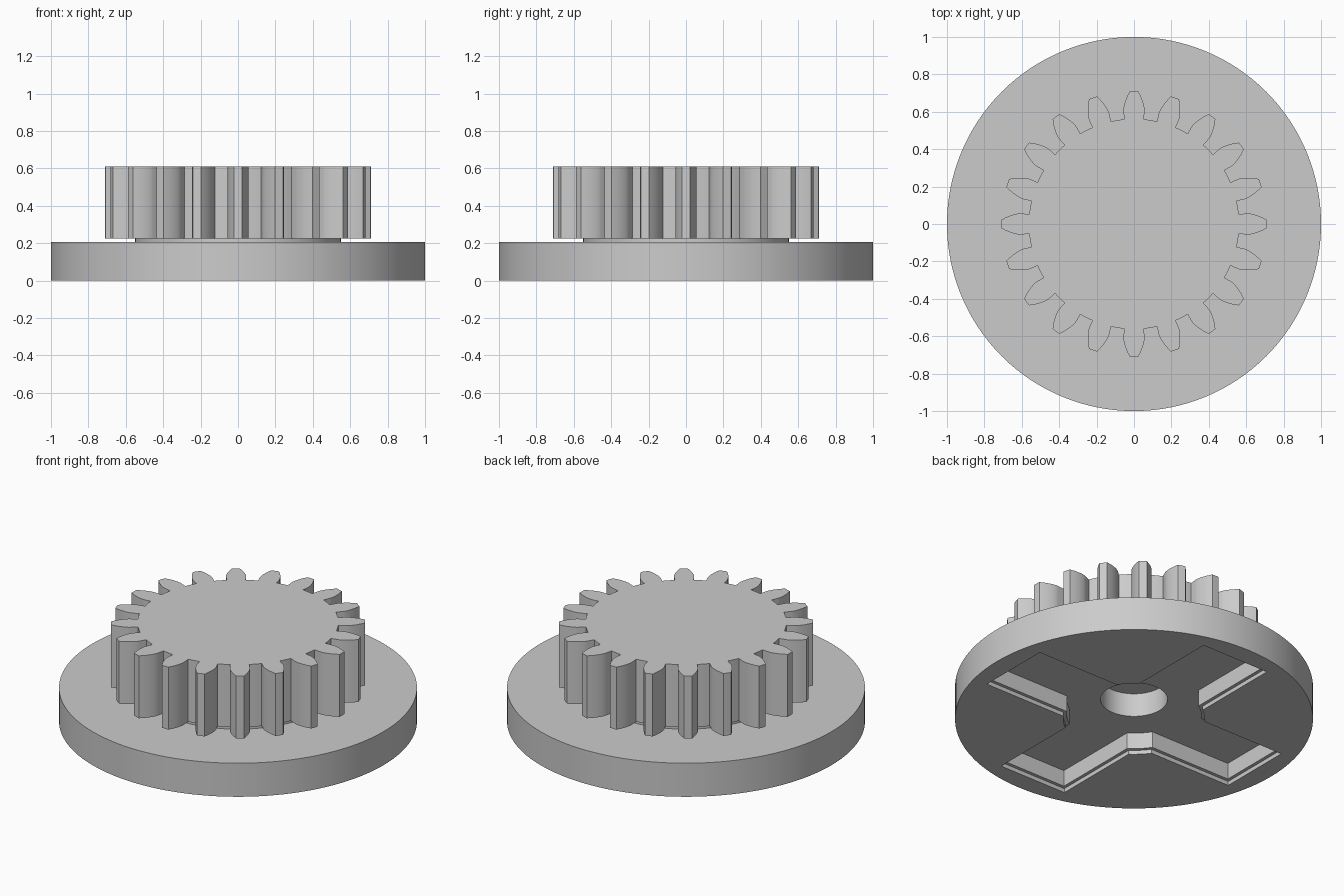
import bpy
import bmesh
from math import sin, cos, tan, acos, asin, pi, radians

if "Cube" in bpy.data.objects:
    bpy.data.objects.remove(bpy.data.objects["Cube"])

GREY = (0.6, 0.6, 0.6, 1)
metal = bpy.data.materials.new("plain_grey")
metal.use_nodes = True
metal.diffuse_color = GREY
metal.node_tree.nodes["Principled BSDF"].inputs["Base Color"].default_value = GREY


def prism(name, outline, z0, z1):
    """Extrude a closed xy outline from z0 to z1."""
    bm = bmesh.new()
    face = bm.faces.new([bm.verts.new((x, y, z0)) for x, y in outline])
    top = bmesh.ops.extrude_face_region(bm, geom=[face])["geom"]
    for v in top:
        if isinstance(v, bmesh.types.BMVert):
            v.co.z = z1
    bmesh.ops.recalc_face_normals(bm, faces=bm.faces)
    mesh = bpy.data.meshes.new(name)
    bm.to_mesh(mesh)
    bm.free()
    mesh.materials.append(metal)
    obj = bpy.data.objects.new(name, mesh)
    bpy.context.collection.objects.link(obj)
    return obj


def polar(r, a):
    return r * cos(a), r * sin(a)


def circle(r, n=128):
    return [polar(r, 2 * pi * i / n) for i in range(n)]


def cross(half_width, length, core):
    """Four square-ended arms whose inner corners are rounded by a core circle."""
    pts = []
    start = asin(half_width / core)
    for k in range(4):
        turn = k * pi / 2
        c, s = round(cos(turn)), round(sin(turn))
        for y in (-half_width, half_width):
            pts.append((length * c - y * s, length * s + y * c))
        for i in range(5):
            pts.append(polar(core, turn + start + (pi / 2 - 2 * start) * i / 4))
    return pts


def gear(teeth, tip, root, pressure=radians(20)):
    """Involute gear outline."""
    pitch = tip * teeth / (teeth + 2)
    base = pitch * cos(pressure)

    def half_angle(r):
        a = acos(min(1, base / r))
        return pi / (2 * teeth) + tan(pressure) - pressure - (tan(a) - a)

    steps = 8
    radii = [base + (tip - base) * (i / steps) ** 1.5 for i in range(steps + 1)]
    flank = [(root, half_angle(base))] + [(r, half_angle(r)) for r in radii]
    pts = []
    for k in range(teeth):
        mid = 2 * pi * k / teeth
        pts += [polar(r, mid - a) for r, a in flank]
        pts.append(polar(tip, mid))
        pts += [polar(r, mid + a) for r, a in reversed(flank)]
        gap = pi / teeth - flank[0][1]
        pts += [polar(root, mid + flank[0][1] + gap * f) for f in (0.5, 1, 1.5)]
    return pts


def cut(obj, cutter):
    mod = obj.modifiers.new("cut", "BOOLEAN")
    mod.operation = "DIFFERENCE"
    mod.solver = "EXACT"
    mod.object = cutter
    bpy.context.view_layer.objects.active = obj
    bpy.ops.object.modifier_apply(modifier=mod.name)


# Main parts
base_disc = prism("base_disc", circle(1), 0, 0.207)
hub = prism("hub", circle(0.55), 0.19, 0.23)
gear_wheel = prism("gear_wheel", gear(20, 0.71, 0.562), 0.225, 0.61)

# Stepped cross recess and blind centre hole in the underside
lip = prism("lip_cutter", cross(0.23, 0.88, 0.395), -0.1, 0.025)
recess = prism("recess_cutter", cross(0.21, 0.86, 0.375), -0.1, 0.125)
bore = prism("bore_cutter", circle(0.187, 64), -0.1, 0.27)
for cutter in (lip, recess, bore):
    cut(base_disc, cutter)
for part in (hub, gear_wheel):
    cut(part, bore)
for cutter in (lip, recess, bore):
    bpy.data.objects.remove(cutter)

# Smooth curved walls, keep edges sharp
bpy.ops.object.select_all(action="DESELECT")
for part in (base_disc, hub, gear_wheel):
    part.select_set(True)
bpy.context.view_layer.objects.active = base_disc
bpy.ops.object.shade_smooth_by_angle(angle=radians(25))
